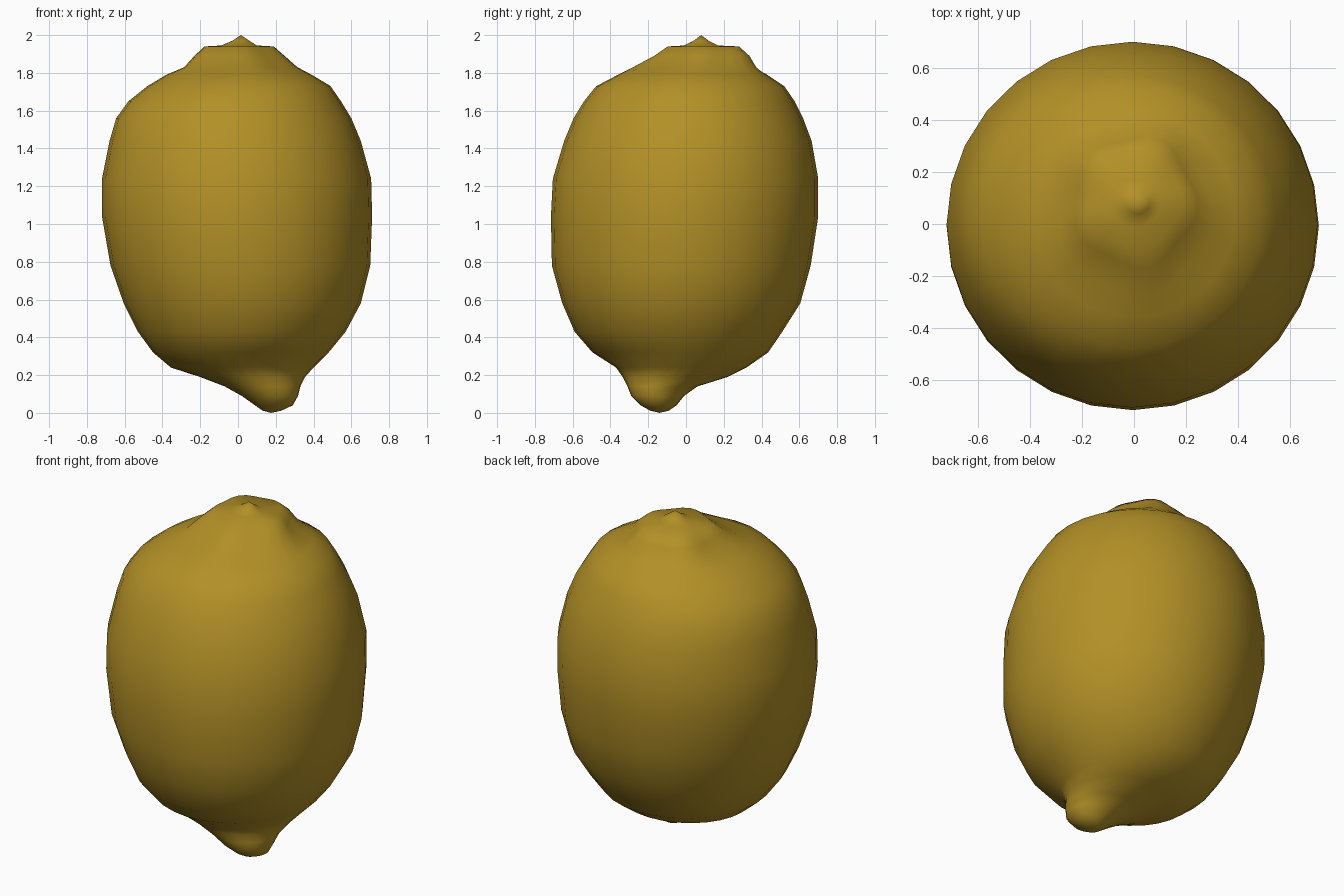
import bpy, bmesh, math

SEG = 28

# Fruit outline read as horizontal sections: z, xmin, xmax, ymin, ymax
SECTIONS = [
    (0.012, 0.13, 0.23, -0.19, -0.09),
    (0.04, 0.09, 0.29, -0.24, -0.05),
    (0.09, 0.02, 0.318, -0.29, -0.01),
    (0.14, -0.07, 0.33, -0.31, 0.06),
    (0.19, -0.20, 0.355, -0.335, 0.22),
    (0.24, -0.355, 0.40, -0.37, 0.32),
    (0.32, -0.45, 0.48, -0.495, 0.435),
    (0.43, -0.53, 0.57, -0.59, 0.51),
    (0.58, -0.605, 0.65, -0.655, 0.605),
    (0.78, -0.675, 0.70, -0.71, 0.66),
    (1.04, -0.72, 0.71, -0.715, 0.70),
    (1.24, -0.72, 0.705, -0.705, 0.70),
    (1.44, -0.68, 0.65, -0.645, 0.665),
    (1.56, -0.645, 0.60, -0.595, 0.62),
    (1.65, -0.58, 0.545, -0.54, 0.575),
    (1.73, -0.48, 0.49, -0.475, 0.52),
    (1.79, -0.38, 0.39, -0.36, 0.43),
    (1.83, -0.29, 0.30, -0.27, 0.37),
    (1.89, -0.235, 0.235, -0.16, 0.335),
    (1.94, -0.18, 0.18, -0.09, 0.28),
    (1.945, -0.09, 0.10, -0.01, 0.17),
    (1.97, -0.03, 0.06, 0.04, 0.12),
]


def lobes(z, a):
    """Gentle puckered lobes around the stem end."""
    if 1.82 < z < 1.943:
        return 1 + 0.06 * math.cos(5 * a + 0.6)
    return 1.0


bm = bmesh.new()
rings = []
for z, x0, x1, y0, y1 in SECTIONS:
    cx, cy, rx, ry = (x0 + x1) / 2, (y0 + y1) / 2, (x1 - x0) / 2, (y1 - y0) / 2
    ring = []
    for i in range(SEG):
        a = 2 * math.pi * i / SEG
        k = lobes(z, a)
        ring.append(bm.verts.new((cx + rx * k * math.cos(a),
                                  cy + ry * k * math.sin(a), z)))
    rings.append(ring)

# Skin between sections, closed at the nipple and at the stem tip
bottom = bm.verts.new((0.175, -0.14, 0.0))
top = bm.verts.new((0.015, 0.08, 2.0))
for i in range(SEG):
    j = (i + 1) % SEG
    for lo, hi in zip(rings, rings[1:]):
        bm.faces.new((lo[i], lo[j], hi[j], hi[i]))
    bm.faces.new((bottom, rings[0][j], rings[0][i]))
    bm.faces.new((top, rings[-1][i], rings[-1][j]))
bmesh.ops.recalc_face_normals(bm, faces=bm.faces[:])
for f in bm.faces:
    f.smooth = True

mesh = bpy.data.meshes.new("lemon")
bm.to_mesh(mesh)
bm.free()

# Single peel colour
peel = bpy.data.materials.new("lemon peel")
peel.diffuse_color = (0.45, 0.28, 0.02, 1)
mesh.materials.append(peel)

lemon = bpy.data.objects.new("lemon", mesh)
bpy.context.collection.objects.link(lemon)
